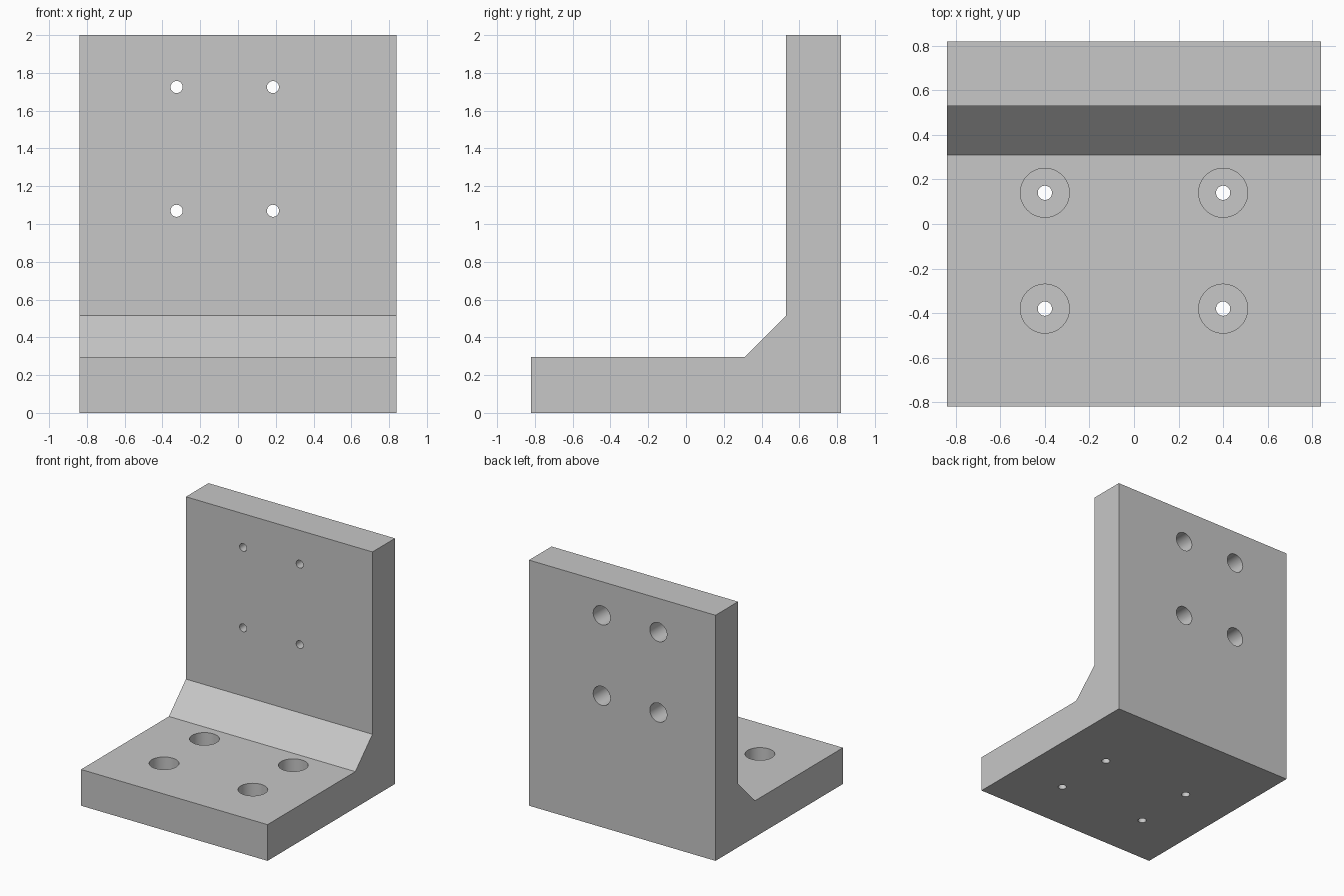
import bpy
import bmesh
import math
from mathutils import Matrix, Vector

cube = bpy.data.objects.get("Cube")
if cube:
    bpy.data.objects.remove(cube, do_unlink=True)

HALF_WIDTH, HALF_DEPTH, HEIGHT = 0.84, 0.82, 2.0
BASE_TOP, WALL_FRONT, FILLET = 0.295, 0.53, 0.22
DRILL_RADIUS, BORE_DEPTH = 0.032, 0.2

grey = bpy.data.materials.new("machined_grey")
grey.use_nodes = True
grey.diffuse_color = (0.57, 0.57, 0.57, 1)
grey.node_tree.nodes["Principled BSDF"].inputs["Base Color"].default_value = grey.diffuse_color


def make_object(name, bm):
    bmesh.ops.recalc_face_normals(bm, faces=bm.faces)
    mesh = bpy.data.meshes.new(name)
    bm.to_mesh(mesh)
    bm.free()
    mesh.materials.append(grey)
    obj = bpy.data.objects.new(name, mesh)
    bpy.context.collection.objects.link(obj)
    return obj


# L-shaped side profile (y, z), extruded across the width
profile = [
    (-HALF_DEPTH, 0), (HALF_DEPTH, 0), (HALF_DEPTH, HEIGHT), (WALL_FRONT, HEIGHT),
    (WALL_FRONT, BASE_TOP + FILLET), (WALL_FRONT - FILLET, BASE_TOP), (-HALF_DEPTH, BASE_TOP),
]
bm = bmesh.new()
side = bm.faces.new([bm.verts.new((-HALF_WIDTH, y, z)) for y, z in profile])
sweep = bmesh.ops.extrude_face_region(bm, geom=[side])
bmesh.ops.translate(bm, vec=(2 * HALF_WIDTH, 0, 0),
                    verts=[v for v in sweep["geom"] if isinstance(v, bmesh.types.BMVert)])
bracket = make_object("angle_bracket", bm)


def cut_holes(name, centres, axis, radius, length):
    """Cut a row of cylinders centred on the given points along an axis."""
    bm = bmesh.new()
    turn = Matrix.Rotation(math.pi / 2, 4, "X") if axis == "Y" else Matrix()
    for centre in centres:
        bmesh.ops.create_cone(bm, cap_ends=True, segments=48, radius1=radius, radius2=radius,
                              depth=length, matrix=Matrix.Translation(Vector(centre)) @ turn)
    cutter = make_object(name, bm)
    cutter.hide_render = True
    bpy.context.view_layer.objects.active = bracket
    cut = bracket.modifiers.new(name, "BOOLEAN")
    cut.operation = "DIFFERENCE"
    cut.solver = "EXACT"
    cut.object = cutter
    bpy.ops.object.modifier_apply(modifier=cut.name)
    bpy.data.objects.remove(cutter, do_unlink=True)


# Base holes, counterbored from the top
base_spots = [(x, y) for x in (-0.4, 0.4) for y in (-0.38, 0.14)]
cut_holes("base_drills", [(x, y, 0.1) for x, y in base_spots], "Z", DRILL_RADIUS, 0.6)
cut_holes("base_counterbores", [(x, y, BASE_TOP) for x, y in base_spots], "Z", 0.11, 2 * BORE_DEPTH)

# Wall holes, counterbored from the back
wall_spots = [(x, z) for x in (-0.325, 0.185) for z in (1.07, 1.725)]
cut_holes("wall_drills", [(x, 0.68, z) for x, z in wall_spots], "Y", DRILL_RADIUS, 0.6)
cut_holes("wall_counterbores", [(x, HALF_DEPTH, z) for x, z in wall_spots], "Y", 0.077, 2 * BORE_DEPTH)

# Smooth hole walls, sharp plate edges
bpy.ops.object.select_all(action="DESELECT")
bracket.select_set(True)
bpy.context.view_layer.objects.active = bracket
bpy.ops.object.shade_smooth_by_angle(angle=math.radians(30))
